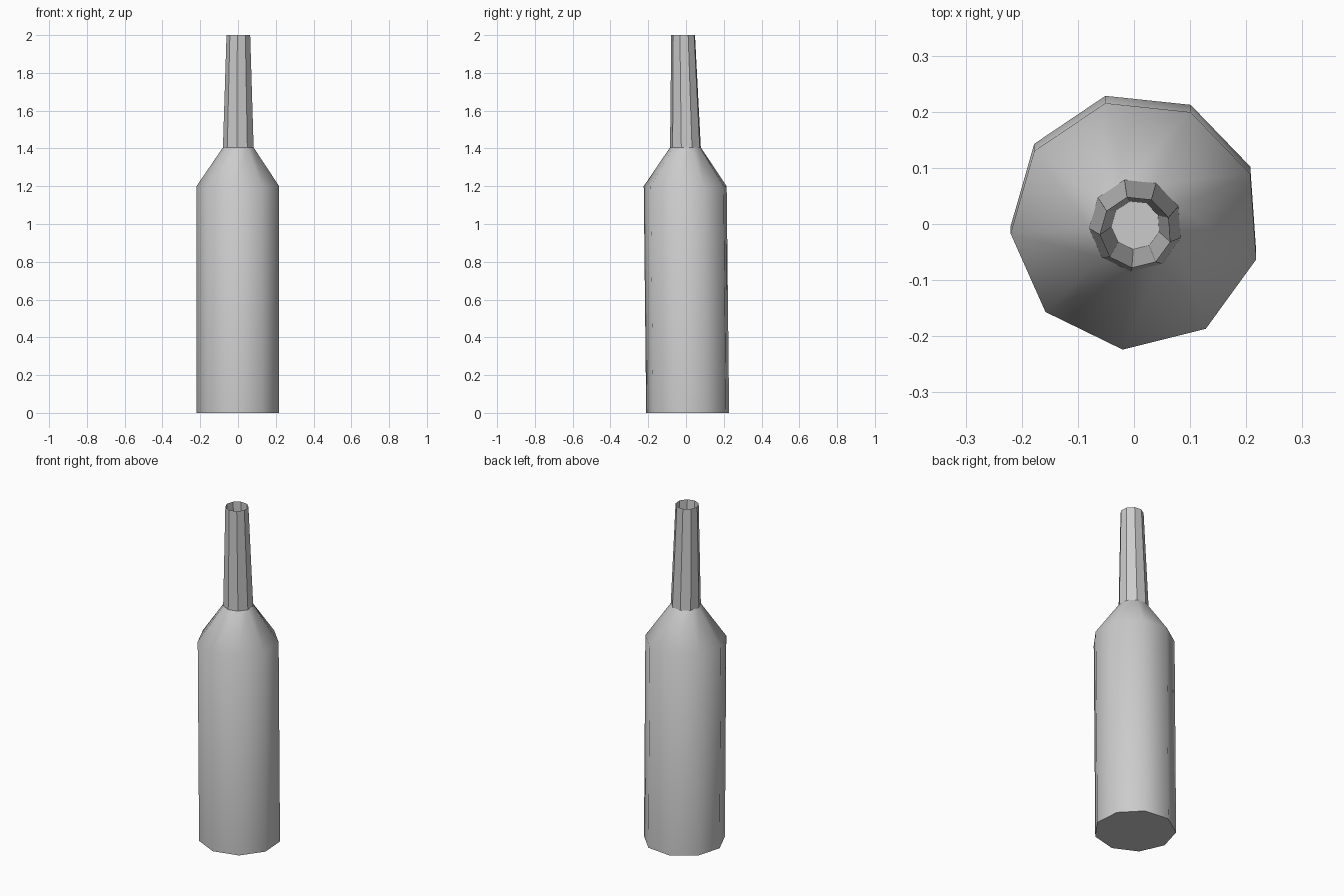
import bpy, bmesh
from math import cos, sin, radians

if "Cube" in bpy.data.objects:
    bpy.data.objects.remove(bpy.data.objects["Cube"])

SIDES = 9
PHASE = radians(24)
CX = 0.003


def lathe(name, rings, smooth, cap_first=False, cap_last=False):
    """Join nine-sided rings (radius, z, y offset) into one surface."""
    bm = bmesh.new()
    loops = []
    for r, z, cy in rings:
        angles = [PHASE + radians(360 / SIDES) * i for i in range(SIDES)]
        loops.append([bm.verts.new((CX + r * cos(a), cy + r * sin(a), z)) for a in angles])
    for a, b in zip(loops, loops[1:]):
        for i in range(SIDES):
            j = (i + 1) % SIDES
            bm.faces.new((a[i], a[j], b[j], b[i])).smooth = smooth
    if cap_first:
        bm.faces.new(loops[0][::-1])
    if cap_last:
        bm.faces.new(loops[-1])
    mesh = bpy.data.meshes.new(name)
    bm.to_mesh(mesh)
    bm.free()
    obj = bpy.data.objects.new(name, mesh)
    bpy.context.collection.objects.link(obj)
    return obj


# Smooth, slightly leaning body with sloped shoulder and flat base
lathe("bottle_body", [(0.2235, 0, 0.0115), (0.2235, 1.2, -0.0015), (0.083, 1.405, -0.002)],
      smooth=True, cap_first=True)

# Faceted neck, folding over the rim into a tapered recess with a floor
lathe("bottle_neck", [(0.083, 1.405, -0.002), (0.064, 2.0, -0.0145), (0.0435, 1.41, -0.002)],
      smooth=False, cap_last=True)
